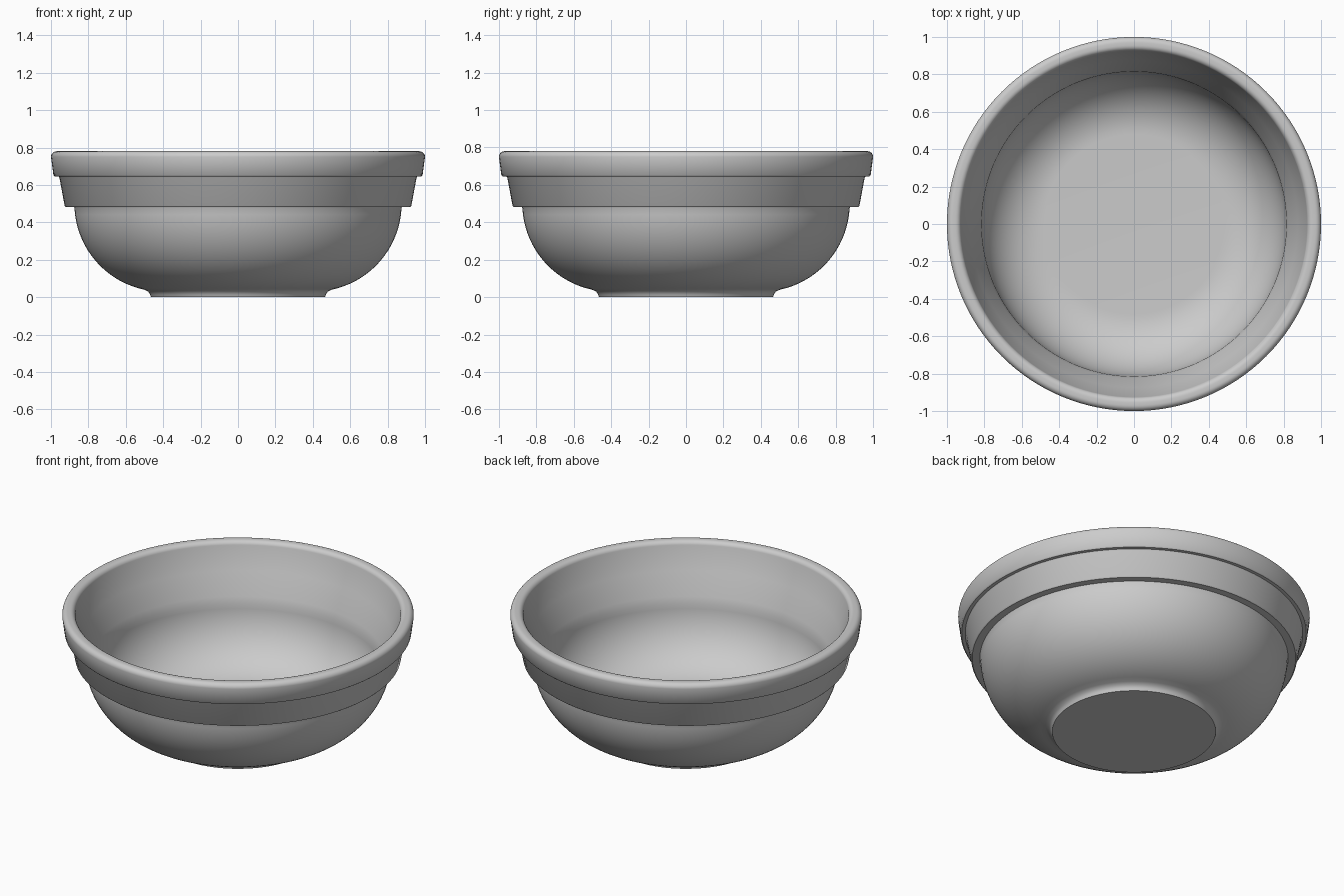
import bpy, bmesh, math

if "Cube" in bpy.data.objects:
    bpy.data.objects.remove(bpy.data.objects["Cube"])

SEGMENTS = 128


def arc(cx, cz, rx, rz, a0, a1, n):
    """Points on an elliptical arc, angles in degrees."""
    pts = []
    for i in range(n + 1):
        a = math.radians(a0 + (a1 - a0) * i / n)
        pts.append((cx + rx * math.cos(a), cz + rz * math.sin(a)))
    return pts


# Outside: foot, rounded body, two stepped bands
profile = [(0, 0), (0.465, 0), (0.47, 0.015), (0.48, 0.03)]
profile += arc(0.405, 0.5, 0.47, 0.47, -78, -3, 18)
profile += [(0.877, 0.482), (0.92, 0.482), (0.927, 0.489)]
profile += [(0.955, 0.64), (0.96, 0.646), (0.98, 0.646), (0.987, 0.653)]
# Rounded lip
profile += arc(0.97, 0.75, 0.03, 0.03, 0, 90, 6)
profile += arc(0.955, 0.75, 0.03, 0.03, 90, 180, 6)
# Inside: sloping wall, curved lower bowl, flat floor
profile += [(0.875, 0.62), (0.826, 0.48)]
profile += arc(0.48, 0.44, 0.335, 0.36, 0, -90, 18)
profile += [(0, 0.08)]

# Lathe the profile around z
bm = bmesh.new()
verts = [bm.verts.new((r, 0, z)) for r, z in profile]
edges = [bm.edges.new(p) for p in zip(verts, verts[1:])]
bmesh.ops.spin(bm, geom=verts + edges, cent=(0, 0, 0), axis=(0, 0, 1),
               angle=math.tau, steps=SEGMENTS, use_merge=True)
bmesh.ops.remove_doubles(bm, verts=bm.verts, dist=1e-5)
bmesh.ops.recalc_face_normals(bm, faces=bm.faces)
mesh = bpy.data.meshes.new("bowl")
bm.to_mesh(mesh)
bm.free()
bowl = bpy.data.objects.new("bowl", mesh)
bpy.context.collection.objects.link(bowl)

# Smooth surface with crisp steps
bpy.context.view_layer.objects.active = bowl
bowl.select_set(True)
bpy.ops.object.shade_smooth_by_angle(angle=math.radians(40))
